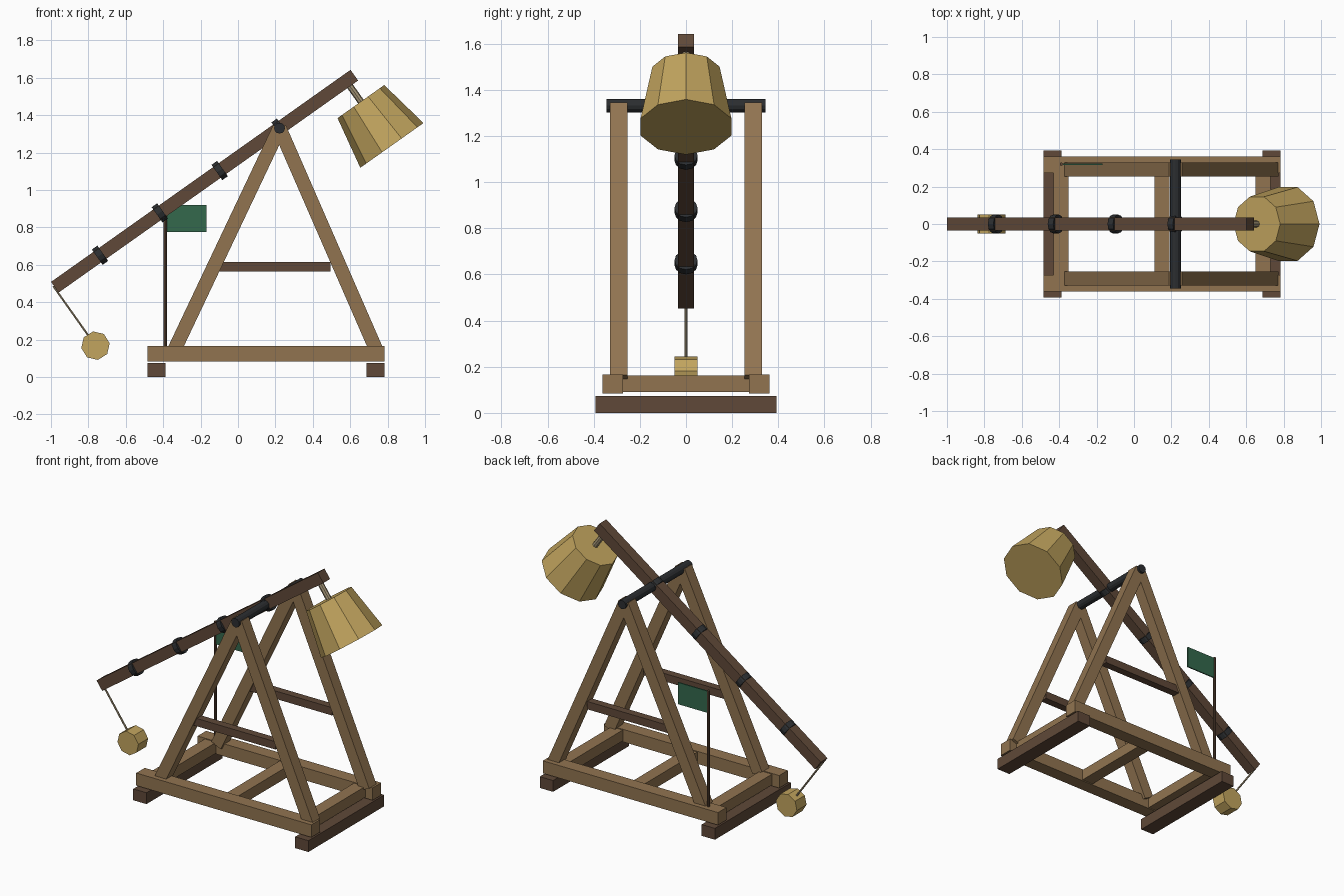
import bpy, bmesh, math
from mathutils import Vector, Matrix

if "Cube" in bpy.data.objects:
    bpy.data.objects.remove(bpy.data.objects["Cube"])


def material(name, srgb):
    m = bpy.data.materials.new(name)
    lin = [c / 12.92 if c <= 0.04045 else ((c + 0.055) / 1.055) ** 2.4 for c in srgb]
    m.diffuse_color = (*lin, 1)
    m.use_nodes = True
    m.node_tree.nodes["Principled BSDF"].inputs["Base Color"].default_value = m.diffuse_color
    return m


WOOD = material("light_wood", (0.57, 0.455, 0.315))
DARK = material("dark_wood", (0.375, 0.285, 0.22))
IRON = material("black_iron", (0.17, 0.18, 0.19))
GOLD = material("straw_gold", (0.76, 0.645, 0.37))
ROPE = material("rope_tan", (0.65, 0.59, 0.47))
GREEN = material("flag_green", (0.2, 0.41, 0.3))


def finish(name, bm, mat, matrix):
    me = bpy.data.meshes.new(name)
    bm.to_mesh(me)
    bm.free()
    me.materials.append(mat)
    ob = bpy.data.objects.new(name, me)
    ob.matrix_world = matrix
    bpy.context.collection.objects.link(ob)
    return ob


def box(name, lo, hi, mat):
    lo, hi = Vector(lo), Vector(hi)
    bm = bmesh.new()
    bmesh.ops.create_cube(bm, size=1)
    bmesh.ops.scale(bm, vec=hi - lo, verts=bm.verts)
    return finish(name, bm, mat, Matrix.Translation((lo + hi) / 2))


def frame(a, b):
    """Placement with local z from a to b and local y kept on world y."""
    z = (b - a).normalized()
    y = Vector((0, 1, 0)) if abs(z.y) < 0.9 else Vector((0, 0, 1))
    x = y.cross(z).normalized()
    rot = Matrix((x, z.cross(x), z)).transposed().to_4x4()
    return Matrix.Translation((a + b) / 2) @ rot


def beam(name, a, b, width, mat):
    a, b = Vector(a), Vector(b)
    bm = bmesh.new()
    bmesh.ops.create_cube(bm, size=1)
    bmesh.ops.scale(bm, vec=(width, width, (b - a).length), verts=bm.verts)
    return finish(name, bm, mat, frame(a, b))


def rod(name, a, b, r1, mat, r2=None, sides=10, spin=0):
    a, b = Vector(a), Vector(b)
    bm = bmesh.new()
    bmesh.ops.create_cone(bm, cap_ends=True, segments=sides, radius1=r1,
                          radius2=r1 if r2 is None else r2, depth=(b - a).length)
    bmesh.ops.rotate(bm, matrix=Matrix.Rotation(spin, 3, "Z"), verts=bm.verts)
    return finish(name, bm, mat, frame(a, b))


PIVOT = Vector((0.222, 0, 1.331))
TILT = math.radians(35.3)
ALONG = Vector((math.cos(TILT), 0, math.sin(TILT)))    # up the arm
DOWN = Vector((math.sin(TILT), 0, -math.cos(TILT)))    # square to the arm

# Base: sleepers, side rails and cross beams
for side, x in (("left", -0.436), ("right", 0.736)):
    box(side + "_sleeper", (x - 0.048, -0.392, 0), (x + 0.048, 0.392, 0.074), DARK)
for side, s in (("front", -1), ("back", 1)):
    y = 0.317 * s
    box(side + "_rail", (-0.484, y - 0.044, 0.084), (0.784, y + 0.044, 0.166), WOOD)
for side, x in (("left", -0.39), ("middle", 0.15), ("right", 0.69)):
    box(side + "_cross_beam", (x - 0.041, -0.28, 0.09), (x + 0.041, 0.28, 0.161), WOOD)

# A-frames with their braces
for side, s in (("front", -1), ("back", 1)):
    y = 0.292 * s
    for end, x in (("left", -0.338), ("right", 0.737)):
        beam(f"{side}_{end}_leg", (x, y, 0.15), (PIVOT.x, y, PIVOT.z), 0.075, WOOD)
    box(side + "_brace", (-0.1, y - 0.025, 0.564), (0.494, y + 0.025, 0.615), DARK)

# Axle, throwing arm and iron bands
rod("axle", (PIVOT.x, -0.345, PIVOT.z), (PIVOT.x, 0.345, PIVOT.z), 0.029, IRON, sides=12)
beam("throwing_arm", PIVOT - ALONG * 1.472, PIVOT + ALONG * 0.49, 0.07, DARK)
for i in range(4):
    c = PIVOT - ALONG * 0.392 * i
    rod(f"arm_band_{i + 1}", c - ALONG * 0.018, c + ALONG * 0.018, 0.05, IRON, sides=12)

# Counterweight on its hanger
top = Vector((0.657, 0, 1.473))
rod("counterweight_hanger", top - DOWN * 0.12, top + DOWN * 0.02, 0.018, ROPE, sides=8)
rod("counterweight", top, top + DOWN * 0.287, 0.153, GOLD, r2=0.207,
    spin=math.pi / 2)

# Sling rope and eight-sided shot
shot = Vector((-0.762, 0, 0.168))
rod("sling_rope", shot - DOWN * 0.39, shot - DOWN * 0.05, 0.006, ROPE, sides=6)
ob = rod("shot", (shot.x, -0.05, shot.z), (shot.x, 0.05, shot.z), 0.077, GOLD,
         sides=8, spin=TILT)

# Flag on its pole
rod("flag_pole", (-0.388, 0.32, 0.15), (-0.388, 0.32, 0.925), 0.009, DARK, sides=8)
box("flag", (-0.388, 0.316, 0.777), (-0.168, 0.324, 0.919), GREEN)
